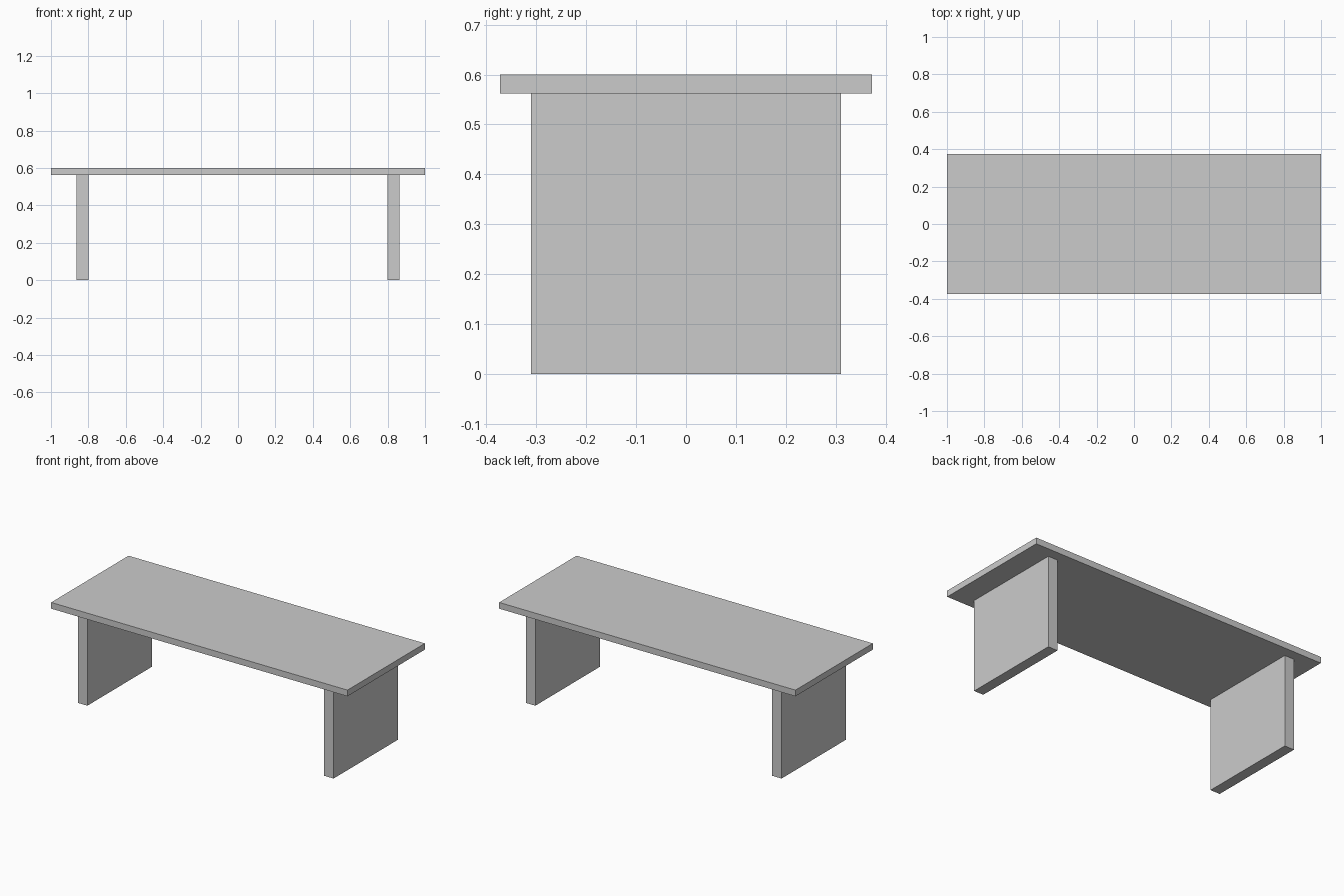
import bpy

if "Cube" in bpy.data.objects:
    bpy.data.objects.remove(bpy.data.objects["Cube"])


def box(name, x, y, z):
    """Box spanning the given (min, max) ranges."""
    centre = [(a + b) / 2 for a, b in (x, y, z)]
    bpy.ops.mesh.primitive_cube_add(size=1, location=centre)
    ob = bpy.context.object
    ob.name = name
    ob.scale = [b - a for a, b in (x, y, z)]
    bpy.ops.object.transform_apply(location=False, rotation=False, scale=True)
    return ob


UNDERSIDE = 0.562

# Flat table top
box("table_top", (-1, 1), (-0.373, 0.373), (UNDERSIDE, 0.6))

# Slab legs, one at each end
for side, name in ((-1, "left_leg"), (1, "right_leg")):
    x = sorted((side * 0.799, side * 0.863))
    box(name, x, (-0.311, 0.311), (0, UNDERSIDE))
